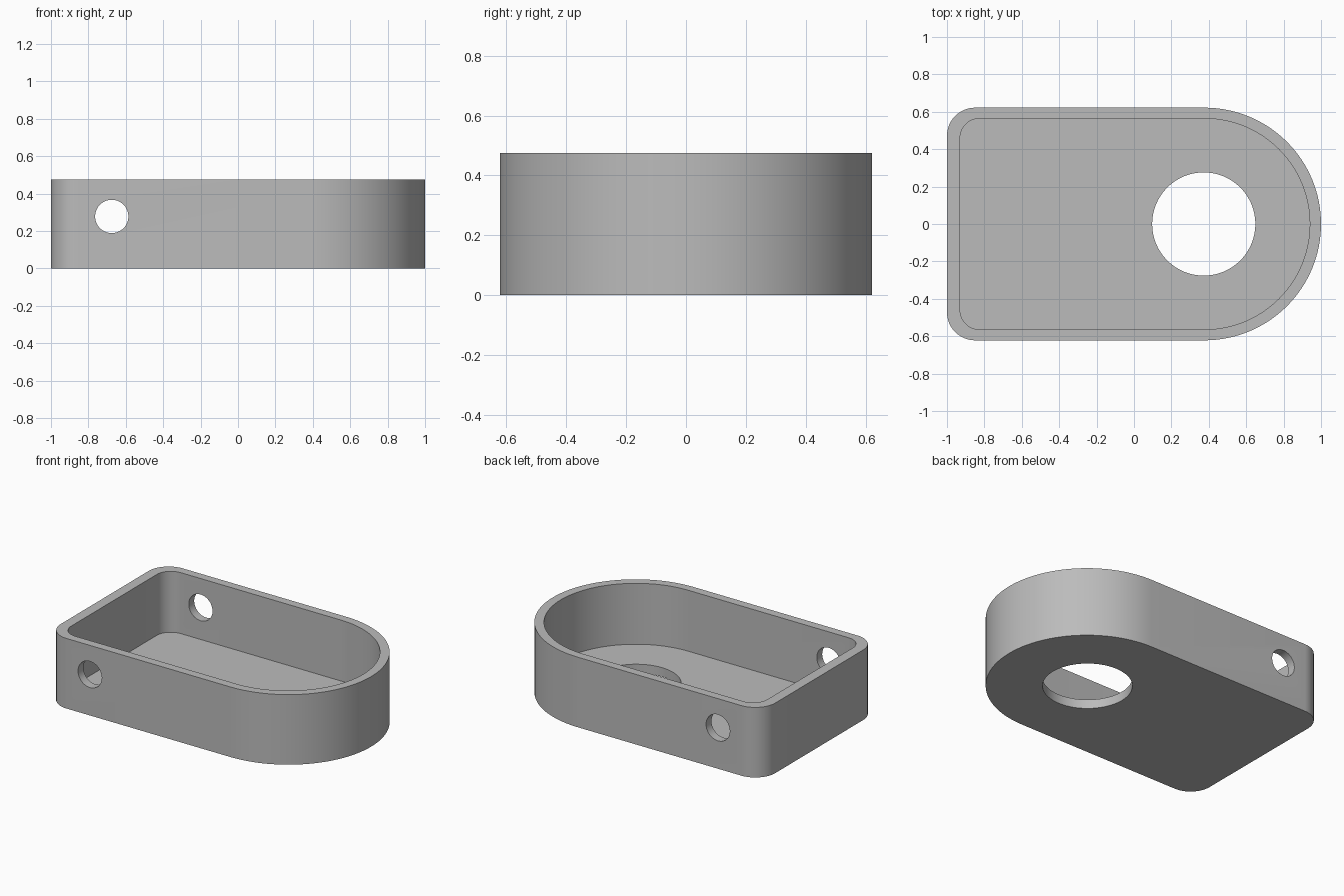
import bpy, bmesh, math
from mathutils import Matrix

if "Cube" in bpy.data.objects:
    bpy.data.objects.remove(bpy.data.objects["Cube"])

HEIGHT, FLOOR = 0.475, 0.062
ARC_X = 0.376                      # centre of the rounded end

grey = bpy.data.materials.new("plain grey")
grey.diffuse_color = (0.5, 0.5, 0.5, 1)
grey.use_nodes = True
grey.node_tree.nodes["Principled BSDF"].inputs["Base Color"].default_value = grey.diffuse_color


def outline(left, half, right, corner, n_end=64, n_corner=12):
    """Plan profile: half-round right end, two filleted left corners."""
    def arc(cx, cy, rx, ry, a0, a1, n):
        return [(cx + rx * math.cos(math.radians(a0 + (a1 - a0) * i / n)),
                 cy + ry * math.sin(math.radians(a0 + (a1 - a0) * i / n)))
                for i in range(n + 1)]
    return (arc(ARC_X, 0, right - ARC_X, half, -90, 90, n_end)
            + arc(left + corner, half - corner, corner, corner, 90, 180, n_corner)
            + arc(left + corner, corner - half, corner, corner, 180, 270, n_corner))


def finish(name, bm):
    bmesh.ops.recalc_face_normals(bm, faces=bm.faces)
    me = bpy.data.meshes.new(name)
    bm.to_mesh(me)
    bm.free()
    me.materials.append(grey)
    ob = bpy.data.objects.new(name, me)
    bpy.context.collection.objects.link(ob)
    return ob


def prism(name, pts, z0, z1):
    bm = bmesh.new()
    face = bm.faces.new([bm.verts.new((x, y, z0)) for x, y in pts])
    ext = bmesh.ops.extrude_face_region(bm, geom=[face], use_keep_orig=True)
    for v in ext["geom"]:
        if isinstance(v, bmesh.types.BMVert):
            v.co.z = z1
    return finish(name, bm)


def cylinder(name, radius, depth, matrix):
    bm = bmesh.new()
    bmesh.ops.create_cone(bm, cap_ends=True, segments=64, radius1=radius,
                          radius2=radius, depth=depth, matrix=matrix)
    return finish(name, bm)


# Housing body
tray = prism("tray", outline(-1, 0.622, 1, 0.15), 0, HEIGHT)

# Cavity, floor hole and the cross hole through both side walls
cutters = [
    prism("cavity_cutter", outline(-0.93, 0.564, 0.94, 0.105), FLOOR, HEIGHT + 0.2),
    cylinder("floor_hole_cutter", 0.276, 0.4, Matrix.Translation((0.373, 0, 0))),
    cylinder("side_hole_cutter", 0.089, 2,
             Matrix.Translation((-0.675, 0, 0.278)) @ Matrix.Rotation(math.pi / 2, 4, 'X')),
]

bpy.context.view_layer.objects.active = tray
for cutter in cutters:
    mod = tray.modifiers.new(cutter.name, 'BOOLEAN')
    mod.operation, mod.solver, mod.object = 'DIFFERENCE', 'EXACT', cutter
    bpy.ops.object.modifier_apply(modifier=mod.name)
    bpy.data.objects.remove(cutter)

# Smooth curved walls, crisp rims
bpy.ops.object.select_all(action='DESELECT')
tray.select_set(True)
bpy.ops.object.shade_smooth_by_angle(angle=math.radians(30))
